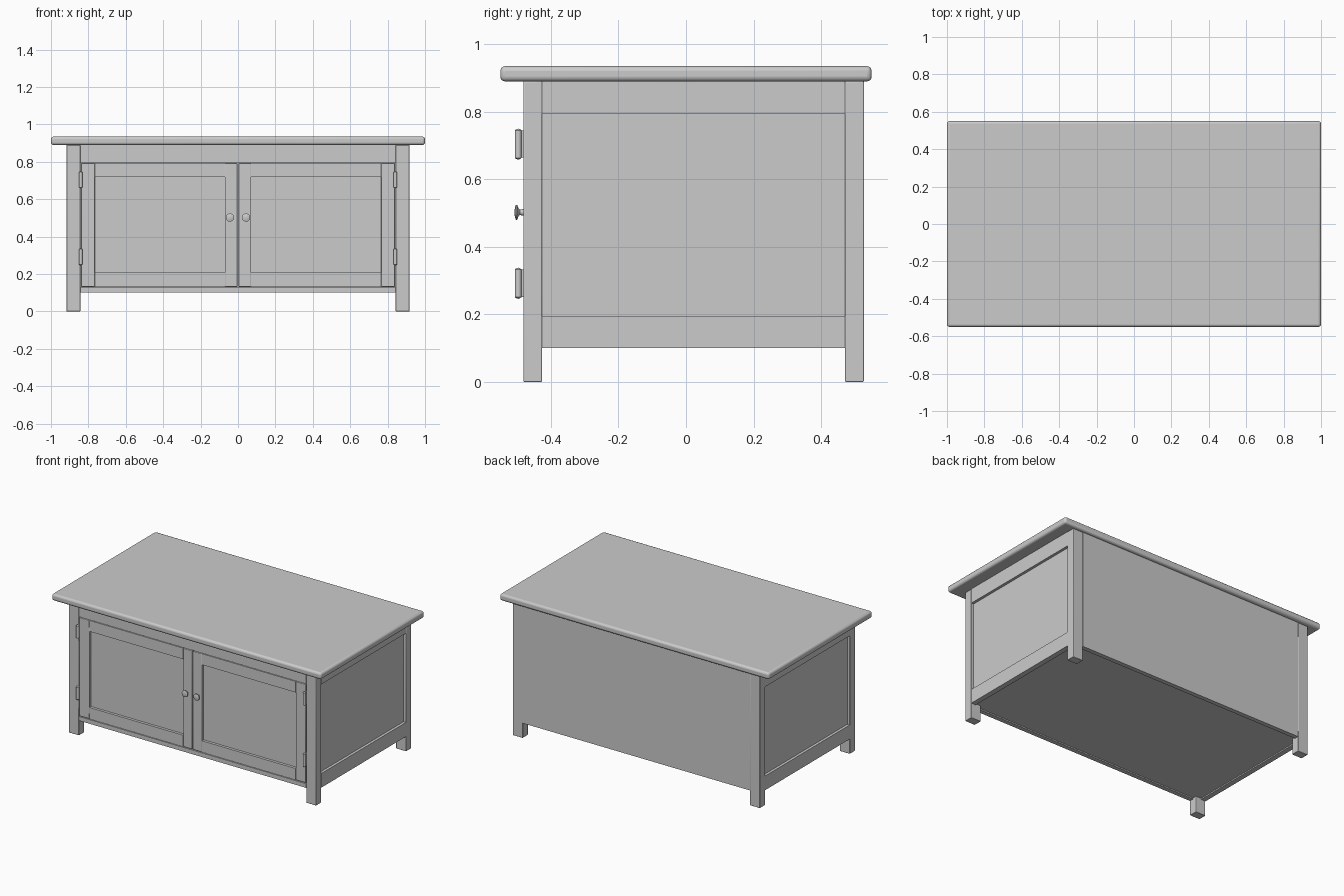
import bpy, bmesh, math
from mathutils import Matrix

if "Cube" in bpy.data.objects:
    bpy.data.objects.remove(bpy.data.objects["Cube"])

X, FRONT, BACK = 0.917, -0.482, 0.527      # cabinet body extents
LX, LY = 0.843, 0.056                      # leg inner x, leg depth
UNDER, ZTOP = 0.10, 0.89                   # body underside and top


def finish(name, bm, bevel=0.0, segments=2):
    bmesh.ops.recalc_face_normals(bm, faces=bm.faces[:])
    me = bpy.data.meshes.new(name)
    bm.to_mesh(me)
    bm.free()
    ob = bpy.data.objects.new(name, me)
    bpy.context.collection.objects.link(ob)
    if bevel:
        mod = ob.modifiers.new("soft_edges", 'BEVEL')
        mod.width, mod.segments = bevel, segments
        mod.limit_method = 'ANGLE'
    bpy.ops.object.select_all(action='DESELECT')
    ob.select_set(True)
    bpy.context.view_layer.objects.active = ob
    bpy.ops.object.shade_smooth_by_angle(angle=math.radians(40))
    return ob


def box(name, x, y, z, bevel=0.0, segments=2):
    bm = bmesh.new()
    bmesh.ops.create_cube(bm, size=1)
    for v in bm.verts:
        for i, (a, b) in enumerate((x, y, z)):
            v.co[i] = (a + b) / 2 + v.co[i] * (b - a)
    return finish(name, bm, bevel, segments)


def lathe(name, profile, matrix, steps=16):
    """Spin (radius, height) points around z, then place with matrix."""
    bm = bmesh.new()
    vs = [bm.verts.new((r, 0, h)) for r, h in profile]
    es = [bm.edges.new(p) for p in zip(vs, vs[1:])]
    bmesh.ops.spin(bm, geom=vs + es, cent=(0, 0, 0), axis=(0, 0, 1),
                   angle=math.tau, steps=steps)
    bmesh.ops.remove_doubles(bm, verts=bm.verts[:], dist=1e-5)
    bmesh.ops.transform(bm, matrix=matrix, verts=bm.verts[:])
    return finish(name, bm)


def span(s, a, b):
    return tuple(sorted((s * a, s * b)))


# Table top
box("table_top", (-1, 1), (-0.55, 0.55), (ZTOP, 0.935), 0.014, 3)

# Front rails, back panel and bottom board
box("front_top_rail", (-LX, LX), (FRONT, FRONT + LY), (0.797, ZTOP))
box("front_bottom_rail", (-LX, LX), (FRONT, FRONT + 0.03), (UNDER, 0.128))
box("back_panel", (-LX, LX), (BACK - 0.03, BACK), (UNDER, ZTOP))
box("bottom_board", (-X + 0.03, X - 0.03), (FRONT + 0.03, BACK - 0.03), (0.108, 0.126))

BARREL = [(0, -0.046), (0.006, -0.044), (0.010, -0.041), (0.010, 0.041),
          (0.006, 0.044), (0, 0.046)]
KNOB = [(0, 0), (0.010, 0), (0.008, 0.010), (0.012, 0.014), (0.022, 0.018),
        (0.022, 0.022), (0.014, 0.025), (0, 0.026)]

for s, side in ((-1, "left"), (1, "right")):
    # Corner legs run the full height of the body
    box(side + "_front_leg", span(s, LX, X), (FRONT, FRONT + LY), (0, ZTOP), 0.003)
    box(side + "_back_leg", span(s, LX, X), (BACK - LY, BACK), (0, ZTOP), 0.003)

    # Framed side with recessed panel
    inner = (FRONT + LY, BACK - LY)
    box(side + "_side_bottom_rail", span(s, X - 0.035, X), inner, (UNDER, 0.195))
    box(side + "_side_top_rail", span(s, X - 0.035, X), inner, (0.793, ZTOP))
    box(side + "_side_panel", span(s, X - 0.035, X - 0.018), inner, (0.19, 0.80))

    # Door: stiles, rails and recessed panel
    d = (FRONT, FRONT + 0.03)
    box(side + "_door_inner_stile", span(s, 0.003, 0.07), d, (0.132, 0.793), 0.003)
    box(side + "_door_outer_stile", span(s, 0.765, 0.839), d, (0.132, 0.793), 0.003)
    box(side + "_door_bottom_rail", span(s, 0.07, 0.765), d, (0.132, 0.209))
    box(side + "_door_top_rail", span(s, 0.07, 0.765), d, (0.719, 0.793))
    box(side + "_door_panel", span(s, 0.065, 0.77), (FRONT + 0.018, FRONT + 0.028),
        (0.2, 0.73))

    # Door knob
    lathe(side + "_knob", KNOB,
          Matrix.Translation((s * 0.043, FRONT, 0.502)) @ Matrix.Rotation(math.pi / 2, 4, 'X'))

    # Hinges: barrel on a small leaf
    for z, level in ((0.292, "lower"), (0.704, "upper")):
        lathe(f"{side}_{level}_hinge_barrel", BARREL,
              Matrix.Translation((s * 0.841, FRONT - 0.015, z)), 12)
        box(f"{side}_{level}_hinge_leaf", span(s, 0.838, 0.844),
            (FRONT - 0.012, FRONT + 0.02), (z - 0.04, z + 0.04))
